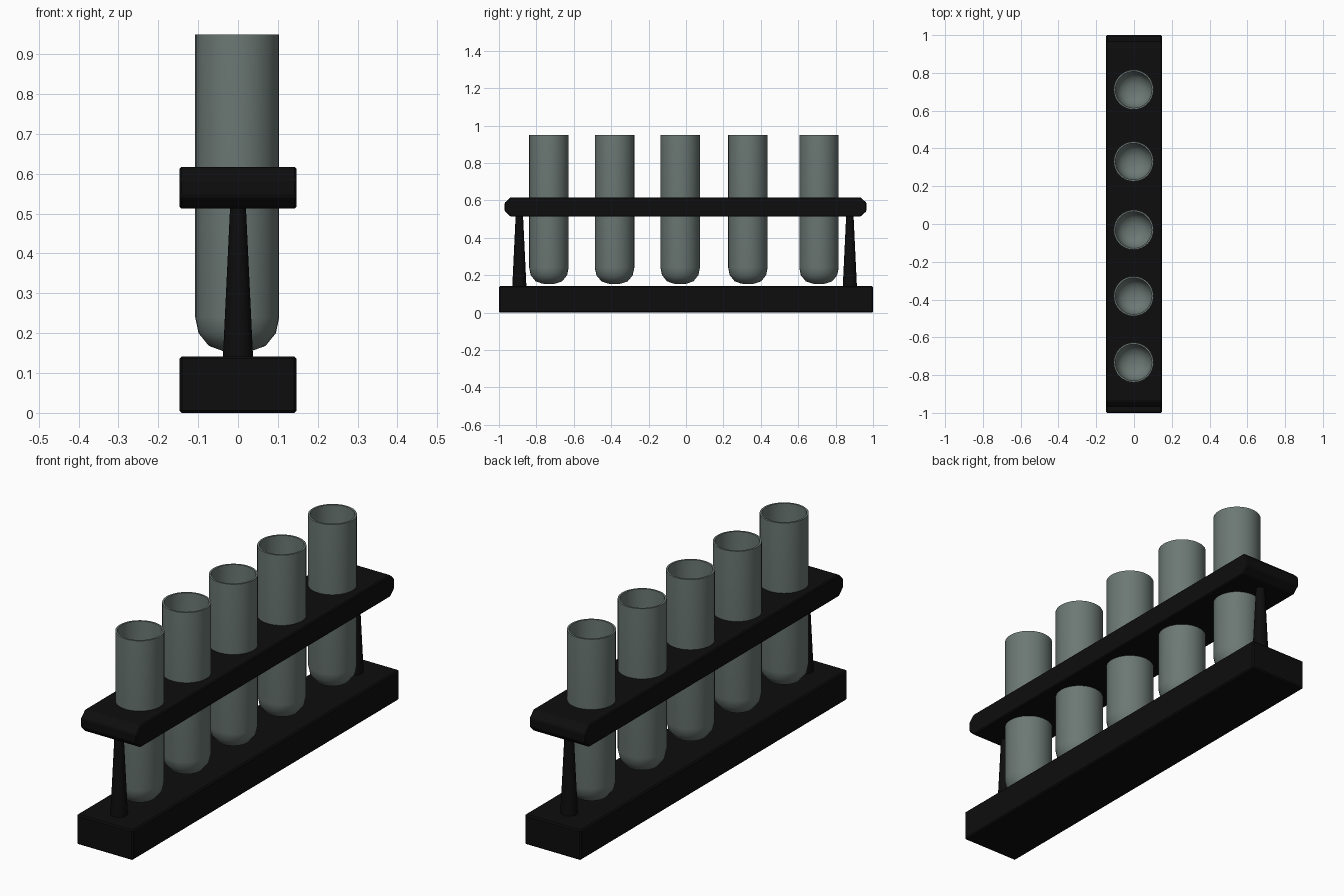
import bpy, bmesh, math
from mathutils import Matrix

if "Cube" in bpy.data.objects:
    bpy.data.objects.remove(bpy.data.objects["Cube"])

SEG = 32
TUBE_X = -0.002
TUBE_Y = [-0.733, -0.382, -0.031, 0.331, 0.711]


def material(name, rgb):
    m = bpy.data.materials.new(name)
    m.diffuse_color = (*rgb, 1)
    m.use_nodes = True
    m.node_tree.nodes["Principled BSDF"].inputs["Base Color"].default_value = m.diffuse_color
    return m


BLACK = material("black_plastic", (0.004, 0.004, 0.004))
GLASS = material("grey_glass", (0.15, 0.19, 0.175))


def finish(name, bm, mat=None, smooth=False):
    bmesh.ops.recalc_face_normals(bm, faces=bm.faces)
    me = bpy.data.meshes.new(name)
    bm.to_mesh(me)
    bm.free()
    ob = bpy.data.objects.new(name, me)
    bpy.context.collection.objects.link(ob)
    if mat:
        me.materials.append(mat)
    if smooth:
        bpy.ops.object.select_all(action='DESELECT')
        ob.select_set(True)
        bpy.context.view_layer.objects.active = ob
        bpy.ops.object.shade_smooth_by_angle(angle=math.radians(40))
    return ob


def bar(name, profile, half_x, bevel):
    """Extrude a (y, z) profile along x, with a fine edge bevel."""
    bm = bmesh.new()
    f = bm.faces.new([bm.verts.new((-half_x, y, z)) for y, z in profile])
    ext = bmesh.ops.extrude_face_region(bm, geom=[f])["geom"]
    new = [v for v in ext if isinstance(v, bmesh.types.BMVert)]
    bmesh.ops.translate(bm, verts=new, vec=(2 * half_x, 0, 0))
    ob = finish(name, bm, BLACK)
    mod = ob.modifiers.new("edge_bevel", 'BEVEL')
    mod.width = bevel
    mod.segments = 1
    return ob


# Base block
bar("base", [(-1, 0), (1, 0), (1, 0.142), (-1, 0.142)], 0.147, 0.006)

# Upper holder bar with chamfered ends
a, b, c, lo, hi, k = -0.97, 0.965, 0.032, 0.513, 0.617, 0.03
holder = bar("holder_bar", [(a, lo + k), (a + c, lo), (b - c, lo), (b, lo + k),
                            (b, hi - k), (b - c, hi), (a + c, hi), (a, hi - k)],
             0.147, 0.005)

# Holes through the holder bar, hidden inside the tube walls
bm = bmesh.new()
for y in TUBE_Y:
    bmesh.ops.create_cone(bm, cap_ends=True, segments=SEG, radius1=0.101,
                          radius2=0.101, depth=0.4,
                          matrix=Matrix.Translation((TUBE_X, y, 0.565)))
cutter = finish("hole_cutter", bm)
cutter.hide_render = True
cutter.hide_viewport = True
cut = holder.modifiers.new("holes", 'BOOLEAN')
cut.operation = 'DIFFERENCE'
cut.solver = 'EXACT'
cut.object = cutter

# Tapered support posts
for name, y in (("front_post", -0.891), ("back_post", 0.876)):
    bm = bmesh.new()
    bmesh.ops.create_cone(bm, cap_ends=True, segments=SEG, radius1=0.038,
                          radius2=0.019, depth=0.4,
                          matrix=Matrix.Translation((0, y, 0.335)))
    finish(name, bm, BLACK, True)

# Open test tubes: outer wall, rim, inner wall in one lathe profile
PROFILE = [(0, 0.152), (0.035, 0.155), (0.071, 0.168), (0.097, 0.2),
           (0.1055, 0.24), (0.1055, 0.95), (0.0965, 0.95), (0.0965, 0.243),
           (0.089, 0.206), (0.065, 0.176), (0.032, 0.164), (0, 0.161)]
for i, y in enumerate(TUBE_Y):
    bm = bmesh.new()
    vs = [bm.verts.new((r, 0, z)) for r, z in PROFILE]
    es = [bm.edges.new(p) for p in zip(vs, vs[1:])]
    bmesh.ops.spin(bm, geom=vs + es, cent=(0, 0, 0), axis=(0, 0, 1),
                   angle=2 * math.pi, steps=SEG, use_merge=True)
    bmesh.ops.remove_doubles(bm, verts=bm.verts, dist=1e-5)
    bmesh.ops.translate(bm, verts=bm.verts, vec=(TUBE_X, y, 0))
    finish(f"test_tube_{i + 1}", bm, GLASS, True)
